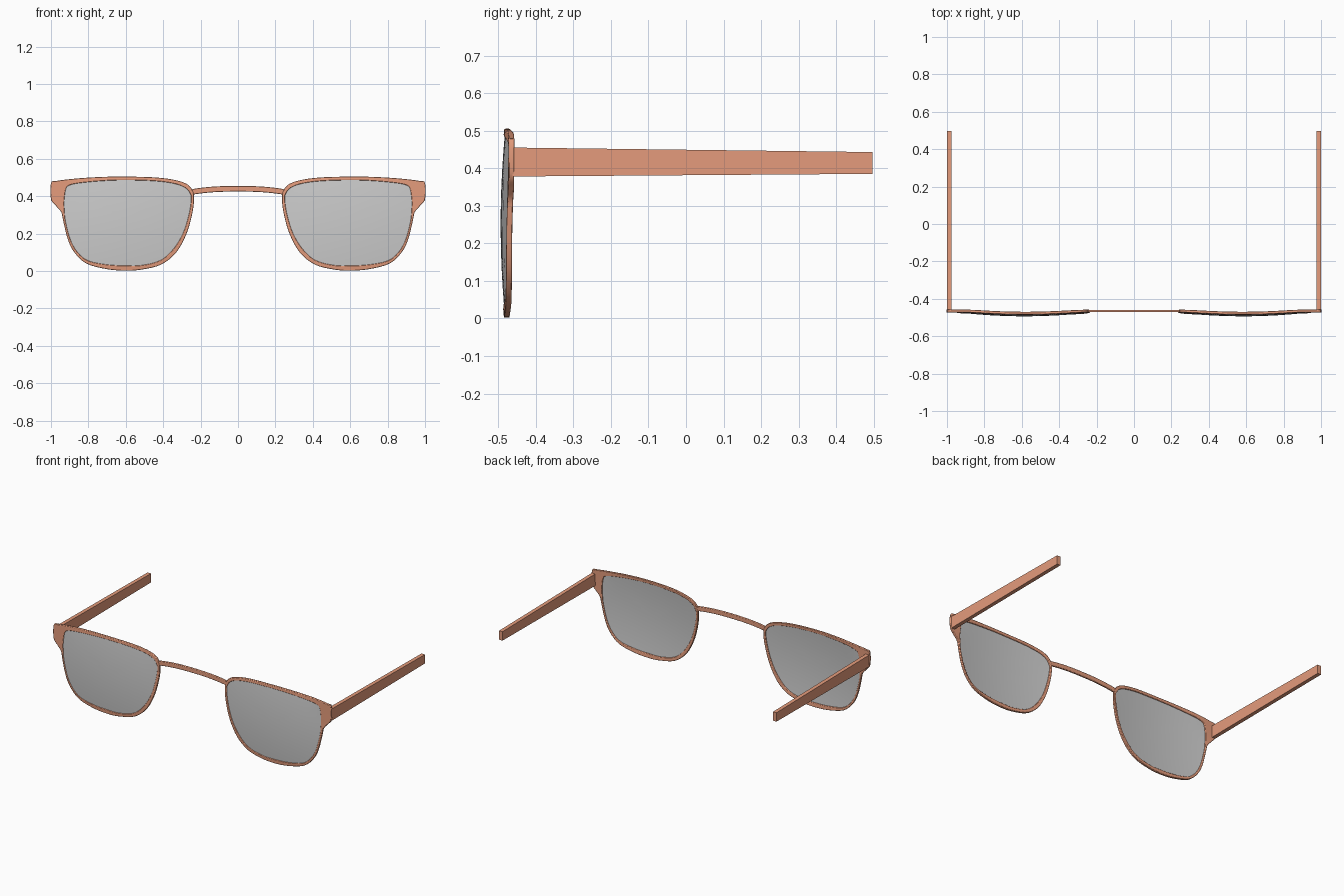
import bpy, bmesh, math
from mathutils import Vector

if "Cube" in bpy.data.objects:
    bpy.data.objects.remove(bpy.data.objects["Cube"])

# Paired control points of one rim: outer x, z and inner x, z
RIM = [
    (.235, .385, .250, .385), (.245, .305, .263, .300), (.275, .200, .295, .200),
    (.330, .100, .348, .115), (.410, .035, .415, .057), (.515, .008, .515, .031),
    (.600, .002, .600, .029), (.700, .010, .695, .034), (.810, .040, .798, .054),
    (.875, .100, .855, .097), (.910, .170, .895, .165), (.935, .270, .922, .265),
    (.945, .315, .928, .325), (.972, .347, .930, .360), (1.00, .385, .928, .390),
    (1.00, .470, .921, .435), (.970, .482, .905, .457), (.860, .495, .850, .470),
    (.730, .503, .725, .482), (.600, .505, .600, .486), (.435, .500, .440, .481),
    (.330, .485, .335, .466), (.270, .463, .280, .444), (.243, .430, .258, .418),
]
STEPS = 4


def material(name, color):
    mat = bpy.data.materials.new(name)
    mat.diffuse_color = color
    mat.use_nodes = True
    mat.node_tree.nodes["Principled BSDF"].inputs["Base Color"].default_value = mat.diffuse_color
    return mat


COPPER = material("copper", (0.78, 0.33, 0.2, 1))


def front_y(x, z):
    # Shallow dome that flattens out at the sides
    t = 1 - ((x - .585) / .38) ** 2 - .5 * ((z - .25) / .25) ** 2
    return -.472 - .0245 * (t + math.sqrt(t * t + .02)) / 2


def smooth_loop(points):
    out, n = [], len(points)
    for i in range(n):
        a, b, c, d = (Vector(points[(i + k) % n]) for k in (-1, 0, 1, 2))
        for s in range(STEPS):
            t = s / STEPS
            out.append(.5 * (2 * b + (c - a) * t + (2 * a - 5 * b + 4 * c - d) * t * t
                             + (3 * b - a - 3 * c + d) * t ** 3))
    return out


def finish(name, bm, mat=None, mirror=False, bevel=0):
    bmesh.ops.recalc_face_normals(bm, faces=bm.faces)
    me = bpy.data.meshes.new(name)
    bm.to_mesh(me)
    bm.free()
    ob = bpy.data.objects.new(name, me)
    bpy.context.collection.objects.link(ob)
    if mat:
        me.materials.append(mat)
    if bevel:
        mod = ob.modifiers.new("bevel", 'BEVEL')
        mod.width, mod.segments = bevel, 2
        mod.limit_method, mod.angle_limit = 'ANGLE', math.radians(50)
    if mirror:
        ob.modifiers.new("mirror", 'MIRROR').use_mirror_merge = False
    bpy.ops.object.select_all(action='DESELECT')
    ob.select_set(True)
    bpy.context.view_layer.objects.active = ob
    bpy.ops.object.shade_smooth_by_angle(angle=math.radians(35))
    return ob


def bridge_rings(bm, rings, close):
    # Quads between successive closed rings of vertices
    pairs = list(zip(rings, rings[1:])) + ([(rings[-1], rings[0])] if close else [])
    for a, b in pairs:
        n = len(a)
        for i in range(n):
            j = (i + 1) % n
            bm.faces.new((a[i], a[j], b[j], b[i]))


outer = smooth_loop([p[:2] for p in RIM])
inner = smooth_loop([p[2:] for p in RIM])

# Rims: curved band following the dome
bm = bmesh.new()
rings = [[bm.verts.new((p.x, front_y(p.x, p.y) + d, p.y)) for p in loop]
         for loop, d in ((outer, 0), (inner, 0), (inner, .015), (outer, .015))]
bridge_rings(bm, rings, True)
finish("rims", bm, COPPER, mirror=True, bevel=.003)

# Lenses: thin domed discs filling the rims
bm = bmesh.new()
centre = Vector((.59, .26))


def lens_ring(f, d):
    pts = [centre.lerp(p, f) for p in inner]
    return [bm.verts.new((p.x, front_y(p.x, p.y) + d, p.y)) for p in pts]


FR = (.12, .35, .55, .75, .9, 1.005)
rings = [lens_ring(f, .003) for f in FR] + [lens_ring(f, .009) for f in reversed(FR)]
bridge_rings(bm, rings, False)
bm.faces.new(rings[0])
bm.faces.new(rings[-1])
finish("lenses", bm, mirror=True)

# Bridge: shallow arched bar between the rims
bm = bmesh.new()
rings = []
for i in range(25):
    x = -.245 + .49 * i / 24
    z = .440 - .017 * abs(x / .245) ** 2.5
    rings.append([bm.verts.new((x, y, z + h)) for y, h in
                  ((-.471, -.015), (-.459, -.015), (-.459, .015), (-.471, .015))])
bridge_rings(bm, rings, False)
bm.faces.new(rings[0])
bm.faces.new(rings[-1])
finish("bridge", bm, COPPER, bevel=.003)

# Temples: straight arms tapering slightly to the back
bm = bmesh.new()
rings = [[bm.verts.new(v) for v in ((.975, y, lo), (1, y, lo), (1, y, hi), (.975, y, hi))]
         for y, lo, hi in ((-.462, .378, .455), (.497, .385, .443))]
bridge_rings(bm, rings, False)
bm.faces.new(rings[0])
bm.faces.new(rings[-1])
finish("temples", bm, COPPER, mirror=True)
